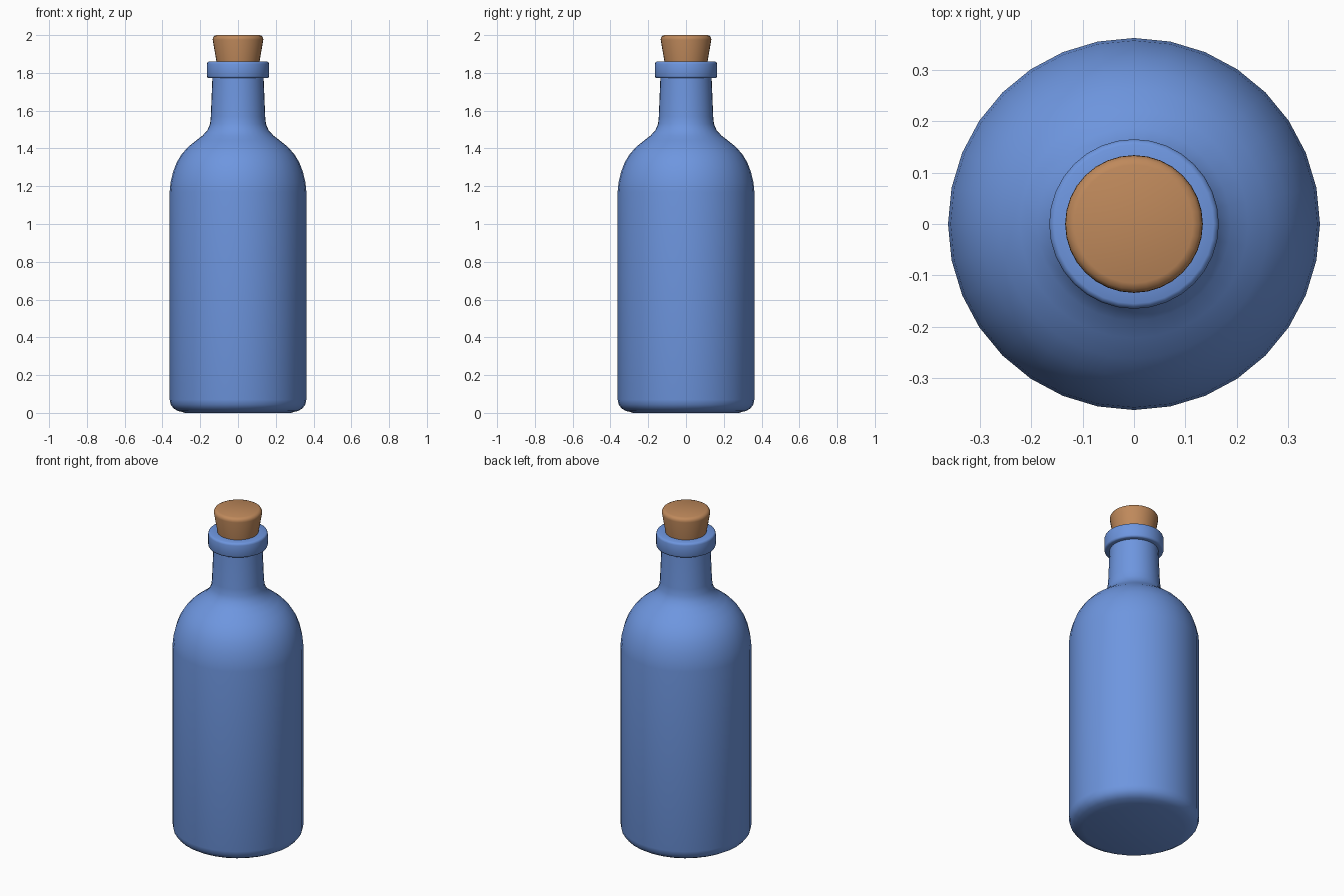
import bpy, bmesh, math

if "Cube" in bpy.data.objects:
    bpy.data.objects.remove(bpy.data.objects["Cube"])

SIDES = 32


def material(name, rgb):
    m = bpy.data.materials.new(name)
    m.diffuse_color = (*rgb, 1.0)
    m.use_nodes = True
    m.node_tree.nodes["Principled BSDF"].inputs["Base Color"].default_value = m.diffuse_color
    return m


def lathe(name, profile, mat, angle):
    """Closed solid of revolution from (radius, height) points, bottom to top."""
    bm = bmesh.new()
    rings = []
    for r, z in profile:
        rings.append([bm.verts.new((r * math.cos(2 * math.pi * i / SIDES),
                                    r * math.sin(2 * math.pi * i / SIDES), z))
                      for i in range(SIDES)])
    for a, b in zip(rings, rings[1:]):
        for i in range(SIDES):
            j = (i + 1) % SIDES
            bm.faces.new((a[i], a[j], b[j], b[i]))
    bm.faces.new(rings[0][::-1])
    bm.faces.new(rings[-1])
    bmesh.ops.recalc_face_normals(bm, faces=bm.faces)
    me = bpy.data.meshes.new(name)
    bm.to_mesh(me)
    bm.free()
    me.materials.append(mat)
    ob = bpy.data.objects.new(name, me)
    bpy.context.collection.objects.link(ob)
    bpy.ops.object.select_all(action='DESELECT')
    ob.select_set(True)
    bpy.context.view_layer.objects.active = ob
    bpy.ops.object.shade_smooth_by_angle(angle=math.radians(angle))
    return ob


blue = material("blue glass", (0.155, 0.305, 0.74))
brown = material("cork brown", (0.52, 0.25, 0.105))

# Bottle: rounded base, straight body, domed shoulder, slim neck
bottle = [(0.295, 0.005), (0.318, 0.01), (0.34, 0.023), (0.356, 0.043), (0.362, 0.07),
          (0.362, 1.17), (0.357, 1.22), (0.344, 1.275), (0.325, 1.325),
          (0.298, 1.37), (0.262, 1.41), (0.222, 1.442), (0.188, 1.468),
          (0.162, 1.497), (0.148, 1.53), (0.144, 1.57), (0.135, 1.79)]
bottle.insert(0, (0.28, 0.0))
lathe("bottle", bottle, blue, 40)

# Lip: thick collar with softened edges
lathe("lip", [(0.12, 1.772), (0.155, 1.772), (0.162, 1.775), (0.165, 1.783),
              (0.165, 1.847), (0.162, 1.856), (0.155, 1.86), (0.11, 1.86)], blue, 50)

# Cork: tapered stopper with softened top edge
lathe("cork", [(0.108, 1.80), (0.114, 1.86), (0.134, 1.975), (0.133, 1.985),
               (0.127, 1.995), (0.115, 2.0)], brown, 50)
